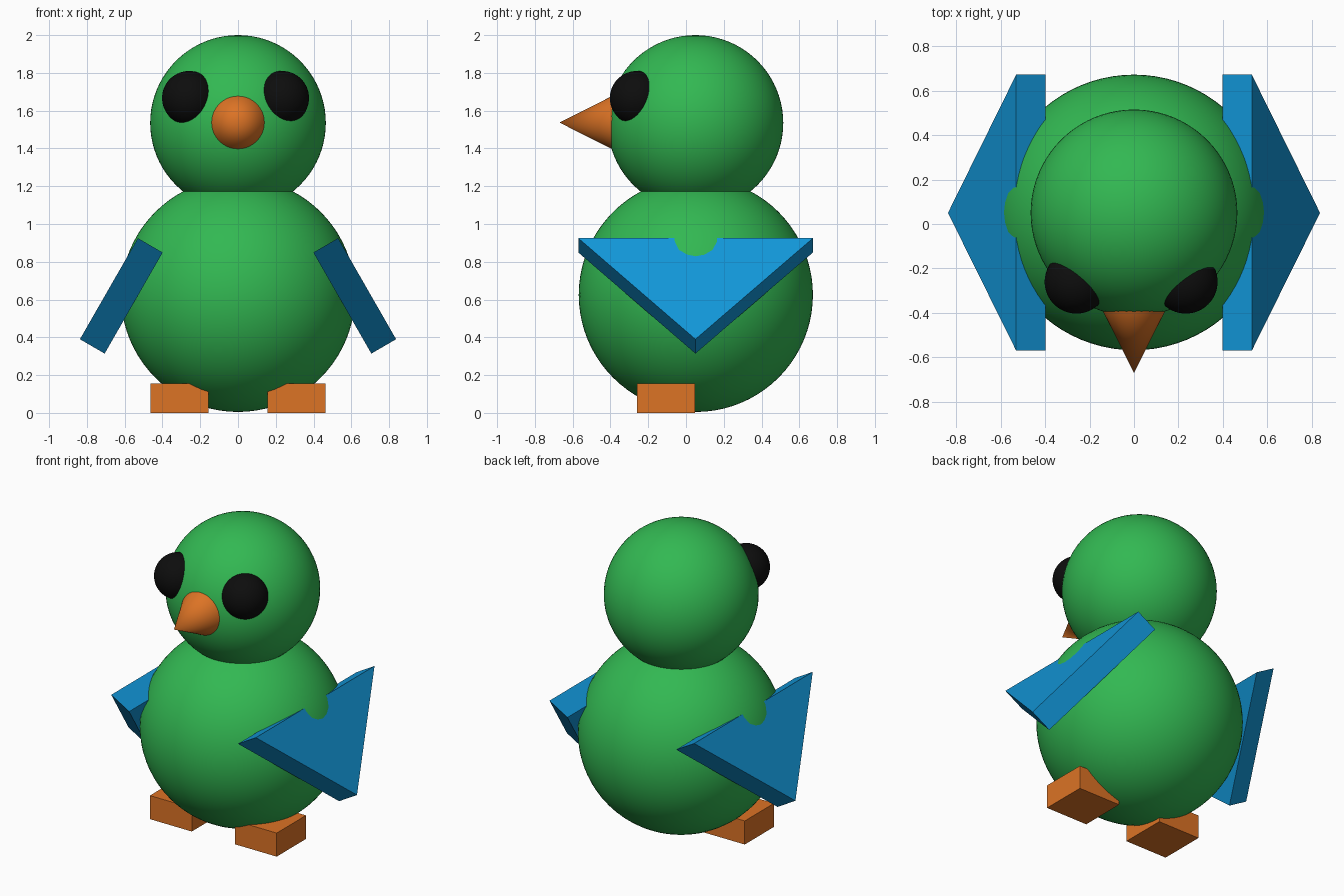
import bpy, bmesh, math
from mathutils import Vector

if "Cube" in bpy.data.objects:
    bpy.data.objects.remove(bpy.data.objects["Cube"])


def material(name, rgb):
    def lin(c):
        c /= 255
        return c / 12.92 if c <= 0.04045 else ((c + 0.055) / 1.055) ** 2.4
    m = bpy.data.materials.new(name)
    m.diffuse_color = (*[lin(c) for c in rgb], 1)
    m.use_nodes = True
    m.node_tree.nodes["Principled BSDF"].inputs["Base Color"].default_value = m.diffuse_color
    return m


GREEN = material("leaf green", (50, 184, 82))
BLUE = material("sky blue", (18, 150, 216))
ORANGE = material("orange", (220, 115, 37))
BLACK = material("black", (13, 13, 13))


def finish(name, mat, smooth=False):
    ob = bpy.context.object
    ob.name = name
    ob.data.materials.append(mat)
    if smooth:
        bpy.ops.object.shade_smooth_by_angle(angle=math.radians(40))
    return ob


def ball(name, mat, radius, loc):
    bpy.ops.mesh.primitive_uv_sphere_add(segments=80, ring_count=40, radius=radius, location=loc)
    return finish(name, mat, True)


def wing(name, side):
    # Triangular slab leaning outward, swept along its thickness
    outer = [Vector((0.53 * side, -0.57, 0.925)),
             Vector((0.53 * side, 0.672, 0.925)),
             Vector((0.837 * side, 0.05, 0.39))]
    offset = Vector((-0.131 * side, 0, -0.076))
    bm = bmesh.new()
    face = bm.faces.new([bm.verts.new(p) for p in outer])
    ext = bmesh.ops.extrude_face_region(bm, geom=[face], use_keep_orig=True)
    moved = [g for g in ext["geom"] if isinstance(g, bmesh.types.BMVert)]
    bmesh.ops.translate(bm, verts=moved, vec=offset)
    bmesh.ops.recalc_face_normals(bm, faces=bm.faces)
    mesh = bpy.data.meshes.new(name)
    bm.to_mesh(mesh)
    bm.free()
    ob = bpy.data.objects.new(name, mesh)
    bpy.context.collection.objects.link(ob)
    mesh.materials.append(BLUE)


# Body and head
ball("body", GREEN, 0.62, (0, 0.052, 0.625))
ball("head", GREEN, 0.465, (0, 0.05, 1.535))

# Eyes, slightly uneven about the centre
ball("left_eye", BLACK, 0.143, (-0.259, -0.26, 1.667))
ball("right_eye", BLACK, 0.143, (0.233, -0.26, 1.667))

# Beak
bpy.ops.mesh.primitive_cone_add(vertices=64, radius1=0.141, radius2=0, depth=0.28,
                                location=(0, -0.53, 1.537), rotation=(math.pi / 2, 0, 0))
finish("beak", ORANGE, True)

# Wings and feet
for label, side in (("left", -1), ("right", 1)):
    wing(label + "_wing", side)
    bpy.ops.mesh.primitive_cube_add(size=1, location=(0.311 * side, -0.105, 0.078))
    foot = finish(label + "_foot", ORANGE)
    foot.scale = (0.307, 0.307, 0.156)
